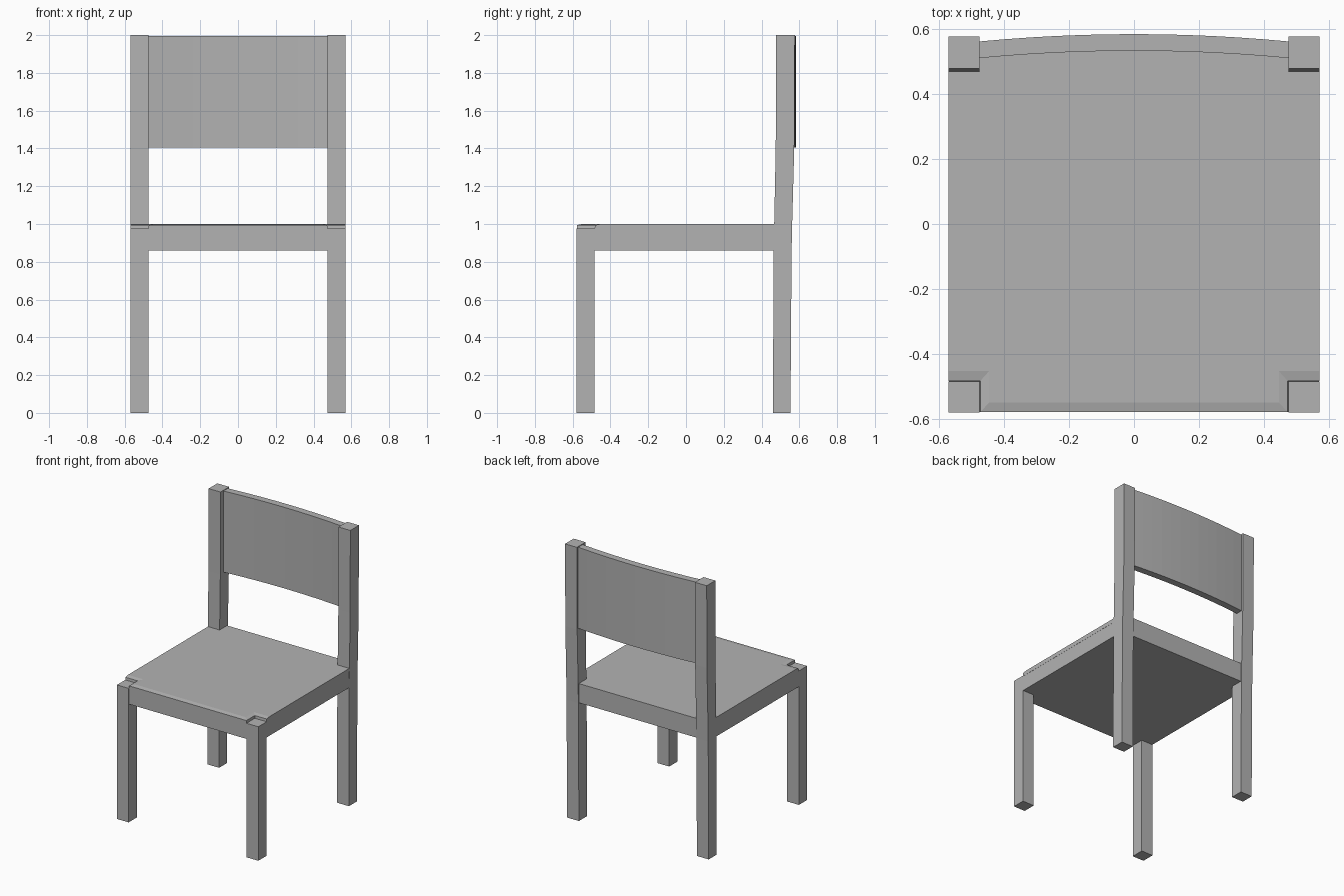
import bpy, bmesh

if "Cube" in bpy.data.objects:
    bpy.data.objects.remove(bpy.data.objects["Cube"])

grey = bpy.data.materials.new("plain grey")
grey.diffuse_color = (0.45, 0.45, 0.45, 1)
grey.use_nodes = True
grey.node_tree.nodes["Principled BSDF"].inputs["Base Color"].default_value = grey.diffuse_color


def loft(name, rings):
    """Solid skinned through rings of equal point count, capped at both ends."""
    bm = bmesh.new()
    loops = [[bm.verts.new(p) for p in ring] for ring in rings]
    n = len(loops[0])
    for a, b in zip(loops, loops[1:]):
        for i in range(n):
            j = (i + 1) % n
            bm.faces.new((a[i], a[j], b[j], b[i]))
    bm.faces.new(loops[0][::-1])
    bm.faces.new(loops[-1])
    bmesh.ops.recalc_face_normals(bm, faces=bm.faces)
    mesh = bpy.data.meshes.new(name)
    bm.to_mesh(mesh)
    bm.free()
    mesh.materials.append(grey)
    obj = bpy.data.objects.new(name, mesh)
    bpy.context.collection.objects.link(obj)
    return obj


def rect(x0, x1, y0, y1, z):
    return [(x0, y0, z), (x1, y0, z), (x1, y1, z), (x0, y1, z)]


for side, s in (("left", -1), ("right", 1)):
    # Straight front leg
    loft(f"{side}_front_leg", [rect(s * 0.475, s * 0.569, -0.579, -0.485, z) for z in (0, 0.975)])
    # Back leg rising into a slightly leaning backrest post
    levels = ((0, 0.461, 0.553), (0.86, 0.463, 0.559), (1.0, 0.467, 0.562),
              (1.4, 0.475, 0.573), (2.0, 0.477, 0.576))
    loft(f"{side}_back_post", [rect(s * 0.475, s * 0.57, y0, y1, z) for z, y0, y1 in levels])

# Solid seat frame
loft("seat_frame", [rect(-0.568, 0.568, -0.577, 0.553, z) for z in (0.86, 0.975)])


# Seat panel, notched around the front legs with a soft top edge
def seat_outline(front, notch_x, notch_y, z):
    half = [(notch_x, front), (notch_x, notch_y), (0.569, notch_y), (0.569, 0.553)]
    return [(x, y, z) for x, y in half] + [(-x, y, z) for x, y in reversed(half)]


loft("seat_panel", [seat_outline(-0.578, 0.475, -0.484, 0.97),
                    seat_outline(-0.578, 0.472, -0.482, 0.994),
                    seat_outline(-0.548, 0.445, -0.452, 1.0)])

# Backrest panel bowed gently backwards
sections = []
for i in range(13):
    x = -0.48 + 0.96 * i / 12
    y = 0.532 - 0.023 * (x / 0.48) ** 2
    sections.append([(x, y, 1.405), (x, y + 0.051, 1.405), (x, y + 0.051, 1.995), (x, y, 1.995)])
loft("backrest", sections)
